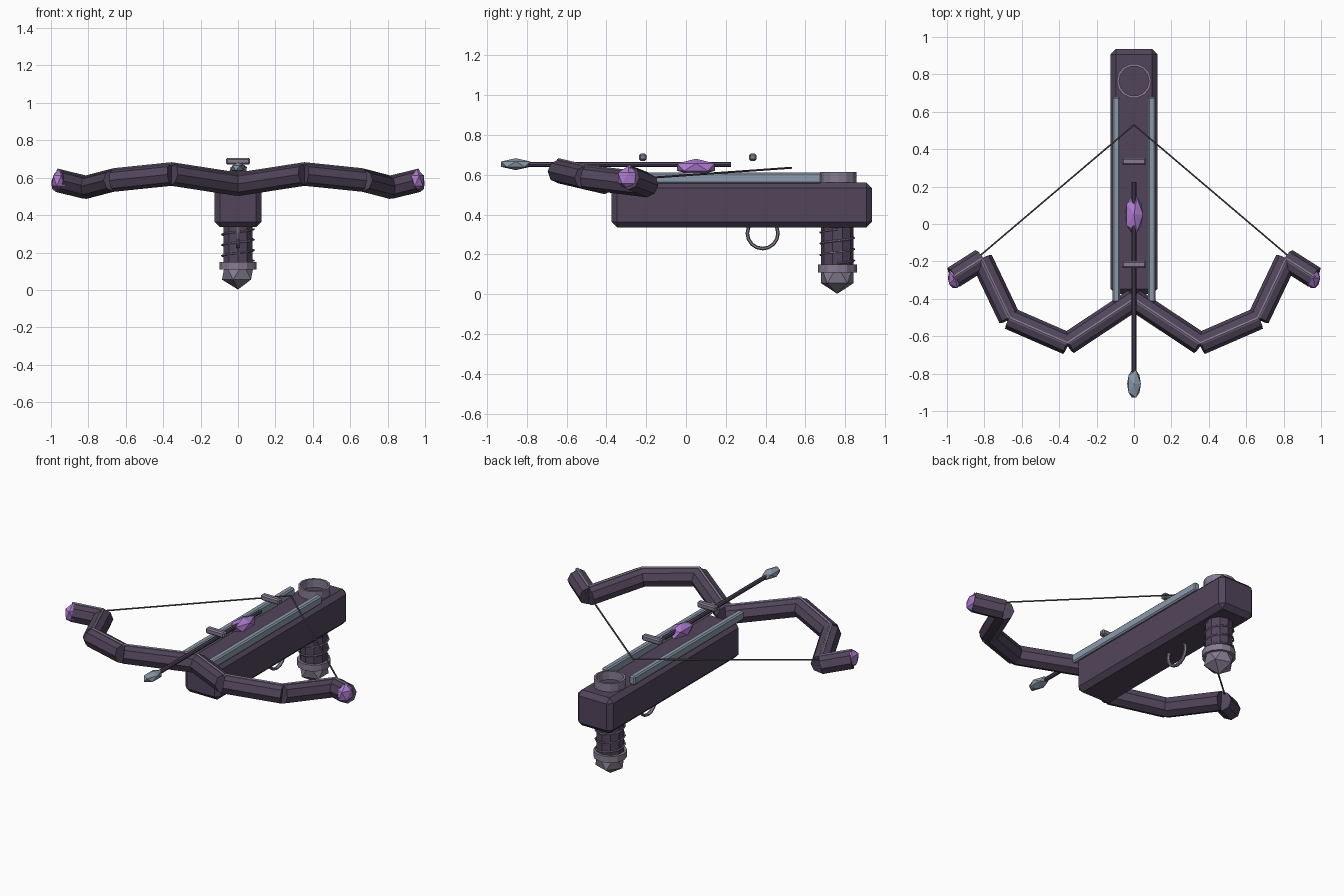
import bpy, bmesh, math
from mathutils import Vector, Matrix

if "Cube" in bpy.data.objects:
    bpy.data.objects.remove(bpy.data.objects["Cube"])


def material(name, rgb):
    m = bpy.data.materials.new(name)
    m.diffuse_color = (*rgb, 1)
    m.use_nodes = True
    m.node_tree.nodes["Principled BSDF"].inputs["Base Color"].default_value = m.diffuse_color
    return m


WOOD = material("dark purple wood", (0.084, 0.060, 0.105))
GREY = material("grey metal", (0.24, 0.20, 0.285))
STEEL = material("blue steel", (0.26, 0.32, 0.40))
GEM = material("purple crystal", (0.42, 0.20, 0.62))
CORD = material("cord", (0.12, 0.10, 0.13))


def finish(bm, name, mat):
    me = bpy.data.meshes.new(name)
    bmesh.ops.recalc_face_normals(bm, faces=bm.faces)
    bm.to_mesh(me)
    bm.free()
    me.materials.append(mat)
    ob = bpy.data.objects.new(name, me)
    bpy.context.collection.objects.link(ob)
    return ob


def box(name, mat, centre, size, bevel):
    bm = bmesh.new()
    bmesh.ops.create_cube(bm, size=1,
                          matrix=Matrix.Translation(centre) @ Matrix.Diagonal((*size, 1)))
    bmesh.ops.bevel(bm, geom=bm.edges[:], offset=bevel, segments=1,
                    affect='EDGES', profile=0.5)
    return finish(bm, name, mat)


def rod(name, mat, a, b, r, sides=8):
    a, b = Vector(a), Vector(b)
    bm = bmesh.new()
    rot = (b - a).to_track_quat('Z', 'Y').to_matrix().to_4x4()
    bmesh.ops.create_cone(bm, cap_ends=True, segments=sides, radius1=r, radius2=r,
                          depth=(b - a).length,
                          matrix=Matrix.Translation((a + b) / 2) @ rot)
    return finish(bm, name, mat)


def crystal(name, mat, centre, radii, subdivisions=1):
    bm = bmesh.new()
    bmesh.ops.create_icosphere(bm, subdivisions=subdivisions, radius=1,
                               matrix=Matrix.Translation(centre) @ Matrix.Diagonal((*radii, 1)))
    return finish(bm, name, mat)


def lathe(name, mat, profile, matrix, sides):
    """Closed ring: spins a closed (radius, height) profile round local z."""
    bm = bmesh.new()
    loops = []
    for i in range(sides):
        t = 2 * math.pi * i / sides
        loops.append([bm.verts.new(matrix @ Vector((r * math.cos(t), r * math.sin(t), z)))
                      for r, z in profile])
    n = len(profile)
    for i in range(sides):
        p, q = loops[i], loops[(i + 1) % sides]
        for j in range(n):
            k = (j + 1) % n
            bm.faces.new((p[j], q[j], q[k], p[k]))
    return finish(bm, name, mat)


# Stock and top rails
box("stock", WOOD, (0, 0.28, 0.448), (0.25, 1.31, 0.225), 0.028)
for s, side in ((-1, "left"), (1, "right")):
    box(side + "_rail", STEEL, (s * 0.095, 0.13, 0.583), (0.04, 1.10, 0.055), 0.008)

# Ring socket on the rear of the stock
lathe("rear_ring", GREY, [(0.080, 0.555), (0.093, 0.555), (0.093, 0.613), (0.080, 0.613)],
      Matrix.Translation((0, 0.765, 0)), 14)

# Grip with collar, pommel and cord wrap
rod("grip", WOOD, (0, 0.76, 0.12), (0, 0.76, 0.35), 0.082, 10)
rod("grip_collar", GREY, (0, 0.76, 0.11), (0, 0.76, 0.15), 0.098, 12)
crystal("pommel", GREY, (0, 0.76, 0.098), (0.096, 0.096, 0.096))
curve = bpy.data.curves.new("grip_wrap", 'CURVE')
curve.dimensions = '3D'
curve.bevel_depth = 0.005
curve.bevel_resolution = 0
spline = curve.splines.new('POLY')
steps = 36
spline.points.add(steps)
for i, p in enumerate(spline.points):
    t = 2 * math.pi * 3 * i / steps
    p.co = (0.086 * math.cos(t), 0.76 + 0.086 * math.sin(t), 0.155 + 0.17 * i / steps, 1)
curve.materials.append(GREY)
wrap = bpy.data.objects.new("grip_wrap", curve)
bpy.context.collection.objects.link(wrap)
bpy.context.view_layer.objects.active = wrap
wrap.select_set(True)
bpy.ops.object.convert(target='MESH')

# Trigger loop
section = [(0.077 + 0.009 * math.cos(a * math.pi / 3), 0.012 * math.sin(a * math.pi / 3))
           for a in range(6)]
lathe("trigger_loop", GREY, section,
      Matrix.Translation((0, 0.385, 0.306)) @ Matrix.Rotation(math.pi / 2, 4, 'Y'), 16)

# Bow limbs made of straight segments, with an inlay along the top
path = [(0, -0.405, 0.562), (0.355, -0.64, 0.617), (0.665, -0.505, 0.585),
        (0.815, -0.19, 0.546), (0.965, -0.285, 0.583)]
for s, side in ((-1, "left"), (1, "right")):
    pts = [Vector((s * x, y, z)) for x, y, z in path]
    for i, (a, b) in enumerate(zip(pts, pts[1:])):
        rod(f"{side}_limb_{i + 1}", WOOD, a, b, 0.06)
        up = Vector((0, 0, 0.056))
        rod(f"{side}_limb_inlay_{i + 1}", GREY, a + up, b + up, 0.01, 6)
    crystal(side + "_tip_crystal", GEM, (s * 0.957, -0.288, 0.584), (0.043, 0.064, 0.061))
    rod(side + "_bowstring", CORD, (s * 0.83, -0.175, 0.585), (0, 0.53, 0.635), 0.005, 6)

# Bolt with its head and centre crystal
rod("bolt_shaft", WOOD, (0, -0.83, 0.652), (0, 0.225, 0.652), 0.013, 8)
crystal("bolt_head", STEEL, (0, -0.855, 0.653), (0.041, 0.086, 0.03))
crystal("centre_crystal", GEM, (0, 0.05, 0.638), (0.054, 0.112, 0.042))

# Sight bars
for name, y in (("front_sight", -0.217), ("rear_sight", 0.335)):
    box(name, GREY, (0, y, 0.688), (0.13, 0.038, 0.036), 0.008)
